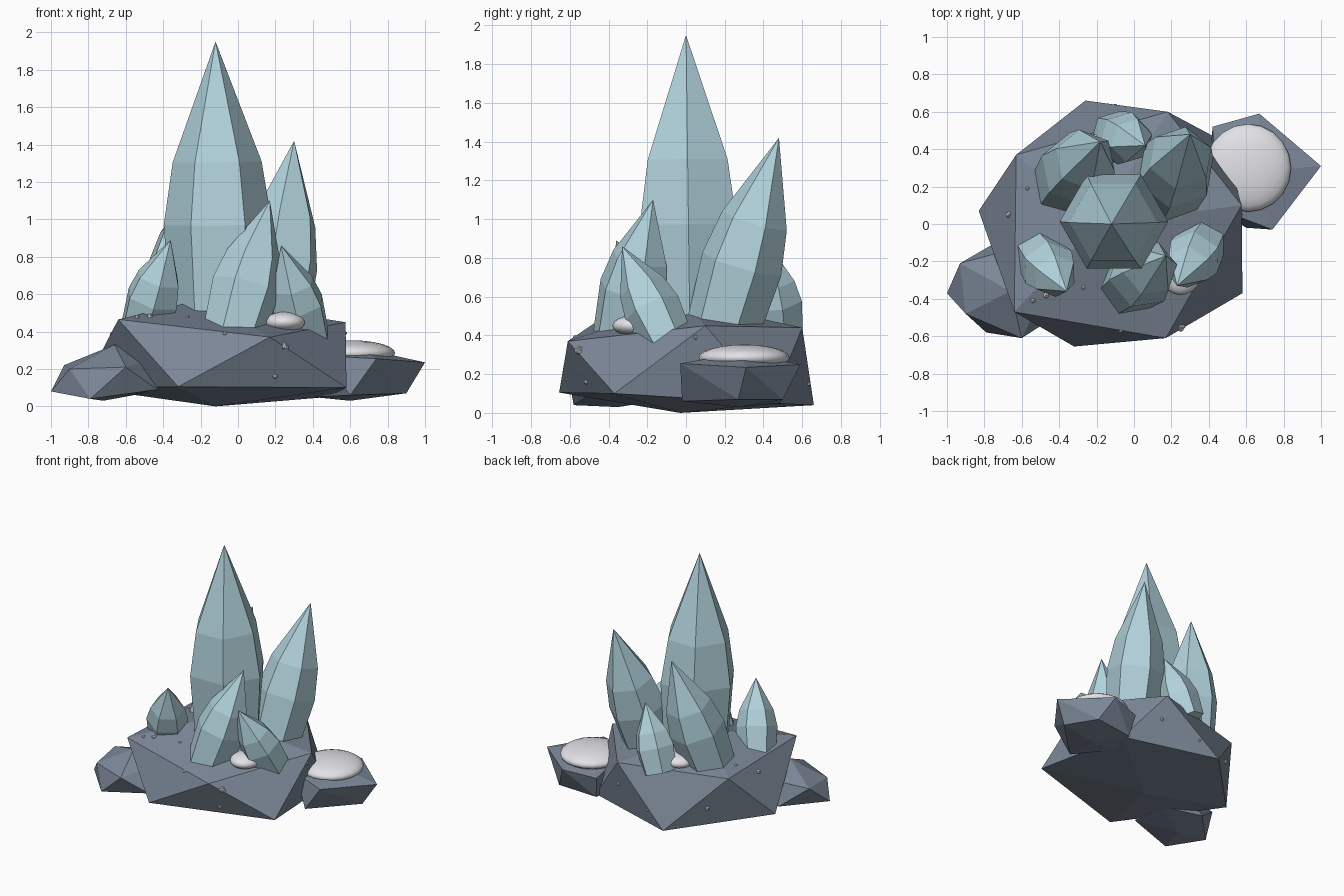
import bpy, bmesh, math
from mathutils import Vector
from mathutils.bvhtree import BVHTree

if "Cube" in bpy.data.objects:
    bpy.data.objects.remove(bpy.data.objects["Cube"])


def material(name, rgb):
    m = bpy.data.materials.new(name)
    m.diffuse_color = (*rgb, 1)
    m.use_nodes = True
    m.node_tree.nodes["Principled BSDF"].inputs["Base Color"].default_value = m.diffuse_color
    return m


STONE = material("slate stone", (0.20, 0.245, 0.315))
ICE = material("pale blue ice", (0.44, 0.64, 0.71))
SNOW = material("white snow", (0.83, 0.83, 0.87))


def finish(bm, name, mat, smooth=False):
    bmesh.ops.recalc_face_normals(bm, faces=bm.faces)
    for f in bm.faces:
        f.smooth = smooth
    me = bpy.data.meshes.new(name)
    bm.to_mesh(me)
    me.materials.append(mat)
    ob = bpy.data.objects.new(name, me)
    bpy.context.collection.objects.link(ob)
    return ob


# Faceted boulders: hull of a dozen corner points
def rock(name, pts):
    bm = bmesh.new()
    for p in pts:
        bm.verts.new(p)
    res = bmesh.ops.convex_hull(bm, input=bm.verts)
    loose = {g for g in res["geom_interior"] + res["geom_unused"]
             if isinstance(g, bmesh.types.BMVert)}
    bmesh.ops.delete(bm, geom=list(loose), context="VERTS")
    tree = BVHTree.FromBMesh(bm)
    finish(bm, name, STONE)
    bm.free()
    return tree


main_tree = rock("main_rock", [
    (-0.12, -0.03, 0), (-0.2, 0, 0.57),
    (0.58, -0.37, 0.1), (-0.32, -0.655, 0.105), (-0.83, 0.07, 0.1),
    (-0.26, 0.66, 0.04), (0.48, 0.44, 0.05),
    (0.17, -0.61, 0.37), (-0.64, -0.47, 0.465), (-0.63, 0.37, 0.44),
    (0.18, 0.6, 0.44), (0.575, 0.1, 0.45)])
rock("left_rock", [
    (-0.66, -0.36, 0.33), (-0.72, -0.35, 0.03),
    (-1.0, -0.37, 0.08), (-0.79, -0.58, 0.04), (-0.43, -0.5, 0.09),
    (-0.74, -0.1, 0.07), (-0.45, -0.2, 0.08),
    (-0.93, -0.21, 0.22), (-0.9, -0.48, 0.2), (-0.6, -0.61, 0.21),
    (-0.47, -0.35, 0.25), (-0.6, -0.12, 0.25)])
rock("right_rock", [
    (0.66, 0.28, 0.31), (0.6, 0.27, 0.03),
    (0.9, 0.27, 0.07), (0.6, -0.02, 0.06), (0.4, 0.25, 0.05),
    (0.45, 0.48, 0.05), (0.76, 0.5, 0.07),
    (1.0, 0.31, 0.235), (0.74, -0.03, 0.255), (0.45, 0.08, 0.27),
    (0.42, 0.52, 0.22), (0.67, 0.59, 0.25)])


# Crystals: six-sided, two rings above the base, leaning to a tip
def crystal(name, base, tip, r, turn):
    base, tip = Vector(base), Vector(tip)
    axis = tip - base
    rot = Vector((0, 0, 1)).rotation_difference(axis)
    bm = bmesh.new()
    rings = []
    for t, k in ((0, 0.88), (0.36, 1), (0.58, 0.82)):
        rings.append([bm.verts.new(base + axis * t + rot @ Vector((
            r * k * math.cos(math.radians(turn + 60 * i)),
            r * k * math.sin(math.radians(turn + 60 * i)), 0))) for i in range(6)])
    top = bm.verts.new(tip)
    bm.faces.new(rings[0])
    for i in range(6):
        j = (i + 1) % 6
        for a, b in zip(rings, rings[1:]):
            bm.faces.new((a[i], a[j], b[j], b[i]))
        bm.faces.new((rings[2][i], rings[2][j], top))
    finish(bm, name, ICE)
    bm.free()


crystal("tall_crystal", (-0.1, 0.02, 0.42), (-0.12, 0, 1.95), 0.29, 0)
crystal("back_right_crystal", (0.18, 0.18, 0.4), (0.3, 0.48, 1.42), 0.215, 20)
crystal("back_left_crystal", (-0.37, 0.21, 0.4), (-0.18, 0.44, 1.28), 0.205, 40)
crystal("front_crystal", (-0.03, -0.33, 0.38), (0.17, -0.17, 1.1), 0.185, 10)
crystal("front_right_crystal", (0.37, -0.09, 0.36), (0.23, -0.33, 0.86), 0.15, 25)
crystal("left_crystal", (-0.51, -0.16, 0.4), (-0.36, -0.36, 0.89), 0.15, 35)
crystal("back_crystal", (-0.11, 0.48, 0.4), (0.06, 0.42, 0.88), 0.145, 15)


# Smooth flattened snow drifts
def drift(name, loc, size):
    bm = bmesh.new()
    bmesh.ops.create_uvsphere(bm, u_segments=20, v_segments=12, radius=1)
    for v in bm.verts:
        v.co = Vector(loc) + Vector(a * b for a, b in zip(v.co, size))
    finish(bm, name, SNOW, True)
    bm.free()


drift("large_snow_drift", (0.61, 0.3, 0.285), (0.23, 0.235, 0.068))
drift("front_snow_drift", (0.25, -0.26, 0.45), (0.11, 0.12, 0.055))
drift("back_snow_drift", (-0.2, 0.38, 0.48), (0.11, 0.1, 0.05))

# Snow flecks dropped onto the main rock from (origin, direction)
shots = [((x, y, 2), (0, 0, -1)) for x, y in (
    (-0.57, 0.19), (-0.54, -0.41), (-0.47, -0.38), (-0.27, -0.34), (0.26, -0.55), (-0.67, 0.05))]
shots += [((x, -2, z), (0, 1, 0)) for x, z in ((-0.07, 0.39), (0.2, 0.16), (0.25, 0.32))]
shots += [((2, y, z), (-1, 0, 0)) for y, z in ((0.05, 0.39), (-0.55, 0.33))]
shots += [((x, 2, z), (0, -1, 0)) for x, z in ((-0.5, 0.2), (-0.1, 0.15), (0.2, 0.25))]
bm = bmesh.new()
for i, (o, d) in enumerate(shots):
    hit = main_tree.ray_cast(Vector(o), Vector(d))[0]
    if hit:
        new = bmesh.ops.create_icosphere(bm, subdivisions=1, radius=0.012 + 0.003 * (i % 3))
        bmesh.ops.translate(bm, verts=new["verts"], vec=hit)
finish(bm, "snow_flecks", SNOW)
bm.free()
